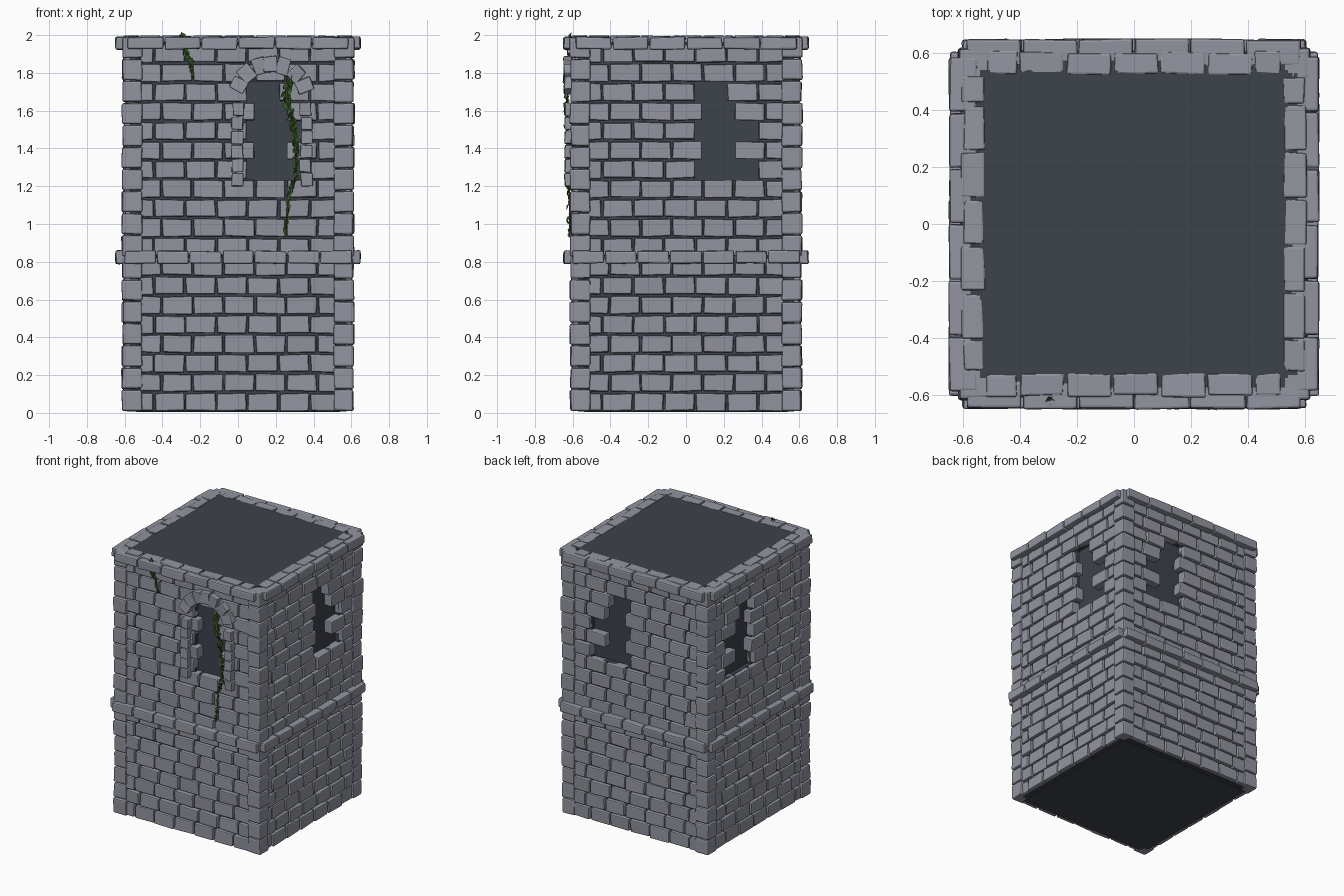
import bpy, bmesh, math, random
from mathutils import Vector, Matrix, Euler

if "Cube" in bpy.data.objects:
    bpy.data.objects.remove(bpy.data.objects["Cube"])

random.seed(7)


def material(name, rgb):
    m = bpy.data.materials.new(name)
    m.diffuse_color = (*rgb, 1)
    m.use_nodes = True
    m.node_tree.nodes["Principled BSDF"].inputs["Base Color"].default_value = m.diffuse_color
    return m


STONE = material("stone", (0.29, 0.30, 0.35))
MORTAR = material("mortar", (0.048, 0.054, 0.07))
LEAF = material("leaf", (0.05, 0.12, 0.025))


def block(bm, lo, hi, jitter=0.004, turn=None):
    """Roughly cut stone between two corners, optionally transformed."""
    vs = bmesh.ops.create_cube(bm, size=1)["verts"]
    for v in vs:
        p = [(lo[i] + hi[i]) / 2 + v.co[i] * (hi[i] - lo[i])
             + random.uniform(-jitter, jitter) for i in range(3)]
        v.co = turn @ Vector(p) if turn else Vector(p)


def finish(bm, name, mat, bevel=0.0):
    bmesh.ops.recalc_face_normals(bm, faces=bm.faces)
    me = bpy.data.meshes.new(name)
    bm.to_mesh(me)
    bm.free()
    ob = bpy.data.objects.new(name, me)
    bpy.context.collection.objects.link(ob)
    me.materials.append(mat)
    if bevel:
        b = ob.modifiers.new("worn_edges", "BEVEL")
        b.width, b.segments, b.limit_method = bevel, 2, 'NONE'
    return ob


# the four walls: along-wall coordinate u, outward depth d, height z
FRONT, BACK, RIGHT, LEFT = (1, -1), (1, 1), (0, 1), (0, -1)
WALLS = (FRONT, BACK, RIGHT, LEFT)


def wall_block(bm, wall, u0, u1, d0, d1, z0, z1, jitter=0.004):
    axis, s = wall
    a, b = sorted((s * d0, s * d1))
    if axis:
        block(bm, (u0, a, z0), (u1, b, z1), jitter)
    else:
        block(bm, (a, u0, z0), (b, u1, z1), jitter)


# dark core
core = bmesh.new()
block(core, (-0.54, -0.54, 0.005), (0.54, 0.54, 1.993), 0)
finish(core, "mortar_core", MORTAR)

# brick courses with a ragged window gap in every wall
PITCH, LENGTH, END = 0.1025, 0.165, 0.52
GAPS = {12: (0.05, 0.38), 13: (0.09, 0.255), 14: (0.05, 0.38),
        15: (0.09, 0.255), 16: (0.05, 0.215)}
bricks = bmesh.new()
backing = bmesh.new()
for wall in WALLS:
    for row in range(20):
        z0 = 0.012 + row * PITCH
        z1 = min(z0 + 0.091, 1.996)
        start = (0.05 if row % 2 == 0 else 0.09) - 4 * LENGTH
        for k in range(9):
            u0 = start + k * LENGTH
            u1 = min(u0 + LENGTH, END)
            u0 = max(u0, -END)
            if u1 - u0 < 0.03:
                continue
            if row in GAPS and GAPS[row][0] < (u0 + u1) / 2 < GAPS[row][1]:
                continue
            wall_block(bricks, wall, u0 + 0.005, u1 - 0.005, 0.525,
                       0.602 + random.uniform(-0.005, 0.005), z0, z1)
    # recessed mortar around the window gap
    for u0, u1, z0, z1 in ((-0.53, 0.53, 0.008, 1.23), (-0.53, 0.53, 1.755, 1.99),
                           (-0.53, 0.045, 1.23, 1.755), (0.385, 0.53, 1.23, 1.755)):
        wall_block(backing, wall, u0, u1, 0.53, 0.573, z0, z1, 0)
finish(bricks, "wall_bricks", STONE, 0.007)
finish(backing, "mortar_joints", MORTAR)

# corner stones
quoins = bmesh.new()
N = 17
H = 1.985 / N
for sx in (-1, 1):
    for sy in (-1, 1):
        for i in range(N):
            r = random.uniform(0.609, 0.617)
            x0, x1 = sorted((sx * 0.507, sx * r))
            y0, y1 = sorted((sy * 0.507, sy * r))
            block(quoins, (x0, y0, 0.008 + i * H + 0.003),
                  (x1, y1, 0.008 + (i + 1) * H - 0.003), 0.003)
finish(quoins, "corner_stones", STONE, 0.01)

# projecting string courses
for name, z0, z1, half, n, out in (("middle_band", 0.79, 0.858, 0.605, 7, 0.647),
                                   ("top_band", 1.925, 1.99, 0.588, 6, 0.648)):
    bm = bmesh.new()
    step = 2 * half / n
    for wall in WALLS:
        for i in range(n):
            u = -half + i * step
            wall_block(bm, wall, u + 0.003, u + step - 0.003, 0.55, out, z0, z1)
    finish(bm, name, STONE, 0.009)

# window surround on the front: jambs and arch
jambs = bmesh.new()
for u0, u1 in ((-0.032, 0.03), (0.328, 0.39)):
    for i in range(6):
        z = 1.2 + i * 0.0745
        w = random.uniform(-0.006, 0.006)
        wall_block(jambs, FRONT, u0 + w, u1 + w, 0.56, 0.642, z, z + 0.07)
finish(jambs, "window_jambs", STONE, 0.006)

arch = bmesh.new()
for i in range(7):
    ang = math.radians(-63 + 21 * i + random.uniform(-4, 4))
    turn = Matrix.Translation((0.176, 0, 1.655)) @ Matrix.Rotation(ang, 4, 'Y')
    block(arch, (-0.036, -0.646, 0.148), (0.036, -0.56, 0.233), 0.005, turn)
finish(arch, "window_arch", STONE, 0.006)


# hanging ivy: thin stem with folded leaves
def ivy(name, path, count, size):
    pts = [Vector(p) for p in path]
    cu = bpy.data.curves.new(name + "_stem", 'CURVE')
    cu.dimensions, cu.bevel_depth, cu.bevel_resolution = '3D', 0.004, 0
    sp = cu.splines.new('POLY')
    sp.points.add(len(pts) - 1)
    for q, p in zip(sp.points, pts):
        q.co = (*p, 1)
    cu.materials.append(LEAF)
    bpy.context.collection.objects.link(bpy.data.objects.new(name + "_stem", cu))
    bm = bmesh.new()
    for i in range(count):
        t = (i + 0.5) / count
        f = t ** 1.25 * (len(pts) - 1)
        k = int(f)
        p = pts[k].lerp(pts[k + 1], f - k)
        p += Vector((random.uniform(-0.016, 0.016) * (1.2 - t), random.uniform(-0.012, 0.004), 0))
        s = size * random.uniform(0.7, 1.2) * (1.1 - 0.4 * t)
        rot = Euler([random.uniform(-0.7, 0.7) for _ in range(3)]).to_matrix()
        v = [bm.verts.new(p + rot @ (Vector(c) * s)) for c in
             ((0, 0, 1), (-0.6, -0.25, 0.1), (0, 0, -1), (0.6, -0.25, 0.1))]
        bm.faces.new((v[0], v[1], v[2]))
        bm.faces.new((v[0], v[2], v[3]))
    finish(bm, name + "_leaves", LEAF)


ivy("window_ivy", ((0.265, -0.625, 1.77), (0.255, -0.625, 1.68), (0.29, -0.625, 1.55),
                   (0.305, -0.625, 1.4), (0.31, -0.622, 1.25), (0.27, -0.617, 1.15),
                   (0.25, -0.615, 0.93)), 75, 0.026)
ivy("roof_ivy", ((-0.29, -0.608, 1.995), (-0.275, -0.612, 1.91),
                 (-0.25, -0.615, 1.86), (-0.24, -0.615, 1.77)), 22, 0.024)
